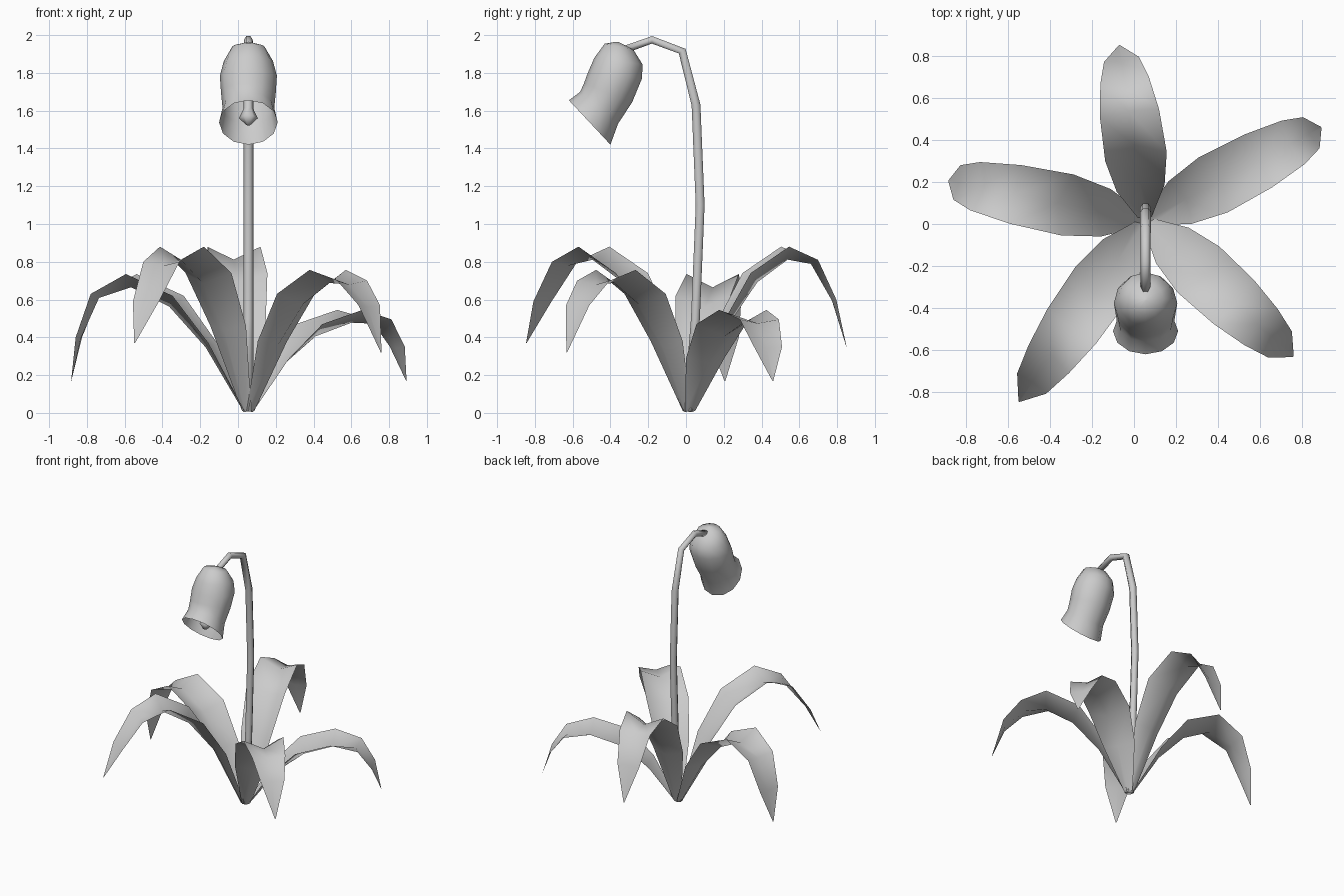
import bpy
from math import sin, cos, pi, radians
from mathutils import Vector

if "Cube" in bpy.data.objects:
    bpy.data.objects.remove(bpy.data.objects["Cube"])

CX = 0.055  # stem, bell and leaf bases share this x


def make_mesh(name, rings, closed, capped_start=False, capped_end=False):
    """Skin a list of equal-length vertex rings (or open strips)."""
    n = len(rings[0])
    verts = [v for ring in rings for v in ring]
    faces = []
    for i in range(len(rings) - 1):
        for j in range(n if closed else n - 1):
            k = (j + 1) % n
            faces.append((i * n + j, i * n + k, (i + 1) * n + k, (i + 1) * n + j))
    if capped_start:
        faces.append(list(range(n))[::-1])
    if capped_end:
        faces.append([(len(rings) - 1) * n + j for j in range(n)])
    me = bpy.data.meshes.new(name)
    me.from_pydata([tuple(v) for v in verts], [], faces)
    me.polygons.foreach_set("use_smooth", [True] * len(me.polygons))
    ob = bpy.data.objects.new(name, me)
    bpy.context.collection.objects.link(ob)
    return ob


def tube(name, path, sides):
    """Round tube along (y, z, radius) points in the plane x = CX."""
    pts = [Vector((CX, y, z)) for y, z, r in path]
    rings = []
    for i, p in enumerate(pts):
        t = (pts[min(i + 1, len(pts) - 1)] - pts[max(i - 1, 0)]).normalized()
        side = Vector((1, 0, 0))
        up = t.cross(side)
        rings.append([p + path[i][2] * (side * cos(a) + up * sin(a))
                      for a in (2 * pi * j / sides for j in range(sides))])
    return make_mesh(name, rings, True, True, True)


# Arching stem
tube("stem", [(0.01, 0.01, .027), (0.05, 0.5, .027), (0.075, 1.1, .027), (0.053, 1.63, .027),
              (-0.02, 1.915, .025), (-0.18, 1.975, .023), (-0.32, 1.925, .023)], 6)

# Nodding bell: rings given by front and back points (y, z) plus x radius
bell = [(-.365, 1.965, -.355, 1.962, .005), (-.43, 1.955, -.28, 1.925, .085),
        (-.485, 1.88, -.23, 1.845, .13), (-.52, 1.80, -.233, 1.77, .151),
        (-.54, 1.745, -.285, 1.645, .145), (-.56, 1.70, -.36, 1.53, .137),
        (-.62, 1.655, -.40, 1.42, .155)]
N = 12
rings = []
for y0, z0, y1, z1, rx in bell:
    f, b = Vector((CX, y0, z0)), Vector((CX, y1, z1))
    rings.append([(f + b) / 2 + (f - b) / 2 * cos(a) + Vector((rx * sin(a), 0, 0))
                  for a in (2 * pi * j / N for j in range(N))])
make_mesh("bell_flower", rings, True, True)

# Pistil hanging inside the bell
tube("pistil", [(-.35, 1.93, .024), (-.40, 1.77, .025), (-.45, 1.61, .026),
                (-.467, 1.56, .05), (-.48, 1.525, .012)], 6)

# Five drooping leaves, folded in a shallow V along the midrib
REACH = [0.015, .195, .385, .642, .84, .943, 1]
WIDTH = [.03, .115, .148, .142, .117, .084, .003]
FOLD = [.012, .045, .075, .07, .035, .015, 0]


def leaf(name, angle, length, spread, heights):
    """spread moves the middle of the leaf in or out, keeping base and tip."""
    d = Vector((cos(radians(angle)), sin(radians(angle)), 0))
    side = Vector((-d.y, d.x, 0))
    base = Vector((CX, 0.015, 0))
    scale = [1, spread, spread, spread, spread, (1 + spread) / 2, 1]
    line = [base + d * r * s * length + Vector((0, 0, z))
            for r, s, z in zip(REACH, scale, heights)]
    rows = []
    for i, p in enumerate(line):
        t = (line[min(i + 1, 6)] - line[max(i - 1, 0)]).normalized()
        under = side.cross(t)  # outer / lower side while climbing
        if i >= 4:
            under = -d * .6 - Vector((0, 0, .6))
        rows.append([p - side * WIDTH[i], p + under * FOLD[i], p + side * WIDTH[i]])
    make_mesh(name, rows, False)


leaf("leaf_back", 98.5, .845, .95, [.01, .46, .74, .88, .81, .60, .345])
leaf("leaf_right", 28, .947, 1, [.01, .29, .47, .545, .495, .35, .17])
leaf("leaf_left", 168.5, .957, 1.03, [.01, .37, .62, .735, .63, .40, .17])
leaf("leaf_front_left", 235, 1.05, .91, [.01, .46, .74, .88, .80, .59, .37])
leaf("leaf_front_right", -42.6, .955, .93, [.01, .38, .63, .757, .70, .57, .32])
